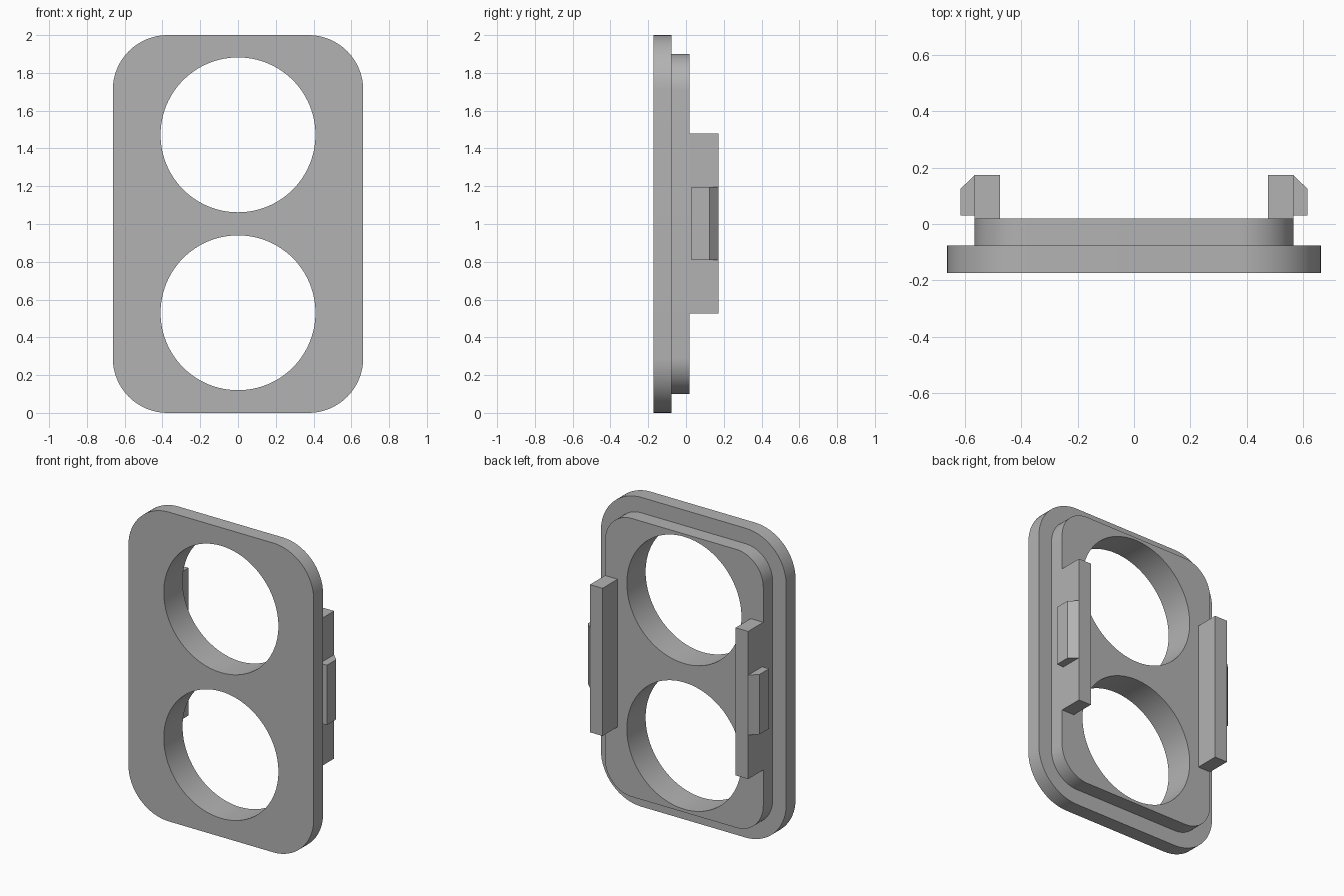
import bpy
import bmesh
import math
from mathutils import Vector

default = bpy.data.objects.get("Cube")
if default:
    bpy.data.objects.remove(default, do_unlink=True)

# One flat grey for the whole moulding
grey = bpy.data.materials.new("neutral_grey")
grey.use_nodes = True
colour = (0.45, 0.45, 0.45, 1)
grey.diffuse_color = colour
grey.node_tree.nodes["Principled BSDF"].inputs["Base Color"].default_value = colour


def prism(name, outline, offset):
    """Extrude a closed outline of 3D points along an offset vector."""
    bm = bmesh.new()
    face = bm.faces.new([bm.verts.new(p) for p in outline])
    result = bmesh.ops.extrude_face_region(bm, geom=[face])
    moved = [v for v in result["geom"] if isinstance(v, bmesh.types.BMVert)]
    bmesh.ops.translate(bm, verts=moved, vec=Vector(offset))
    bmesh.ops.recalc_face_normals(bm, faces=bm.faces)
    mesh = bpy.data.meshes.new(name)
    bm.to_mesh(mesh)
    bm.free()
    mesh.materials.append(grey)
    obj = bpy.data.objects.new(name, mesh)
    bpy.context.collection.objects.link(obj)
    return obj


def arc(cx, cz, radius, start, sweep, steps, y):
    """Points along an arc in the upright plane at depth y."""
    angles = [start + sweep * i / steps for i in range(steps + 1)]
    return [(cx + radius * math.cos(a), y, cz + radius * math.sin(a)) for a in angles]


def rounded_slab(name, half_x, half_z, radius, y0, y1):
    outline = []
    for i, (sx, sz) in enumerate([(1, 1), (-1, 1), (-1, -1), (1, -1)]):
        outline += arc(sx * (half_x - radius), 1 + sz * (half_z - radius),
                       radius, i * math.pi / 2, math.pi / 2, 16, y0)
    return prism(name, outline, (0, y1 - y0, 0))


def boolean(target, tool, operation):
    """Apply a boolean and discard the tool."""
    tool.hide_render = True
    mod = target.modifiers.new(operation.lower(), "BOOLEAN")
    mod.operation = operation
    mod.solver = "EXACT"
    mod.object = tool
    bpy.context.view_layer.objects.active = target
    bpy.ops.object.modifier_apply(modifier=mod.name)
    bpy.data.objects.remove(tool, do_unlink=True)


FRONT, STEP, INNER, BACK = -0.173, -0.077, 0.019, 0.173

# Face plate with a smaller raised step behind it
plate = rounded_slab("face_plate", 0.663, 1.0, 0.29, FRONT, STEP)
boolean(plate, rounded_slab("step", 0.566, 0.9, 0.193, STEP - 0.02, INNER), "UNION")

# Two round openings through both layers
for cz in (0.53, 1.472):
    ring = arc(0, cz, 0.41, 0, math.tau, 96, FRONT - 0.1)[:-1]
    boolean(plate, prism("hole_cutter", ring, (0, 0.5, 0)), "DIFFERENCE")

bpy.ops.object.select_all(action="DESELECT")
plate.select_set(True)
bpy.context.view_layer.objects.active = plate
bpy.ops.object.shade_smooth_by_angle(angle=math.radians(30))

# Clip arms and their chamfered catches on both sides
for side, sx in (("left", 1), ("right", -1)):
    arm = [(0.476, INNER), (0.566, INNER), (0.566, BACK), (0.476, BACK)]
    catch = [(0.566, 0.03), (0.615, 0.03), (0.615, 0.125), (0.566, BACK)]
    for part, profile, z0, z1 in (("clip_arm", arm, 0.525, 1.48),
                                  ("clip_catch", catch, 0.81, 1.197)):
        prism(f"{side}_{part}", [(sx * x, y, z0) for x, y in profile], (0, 0, z1 - z0))
